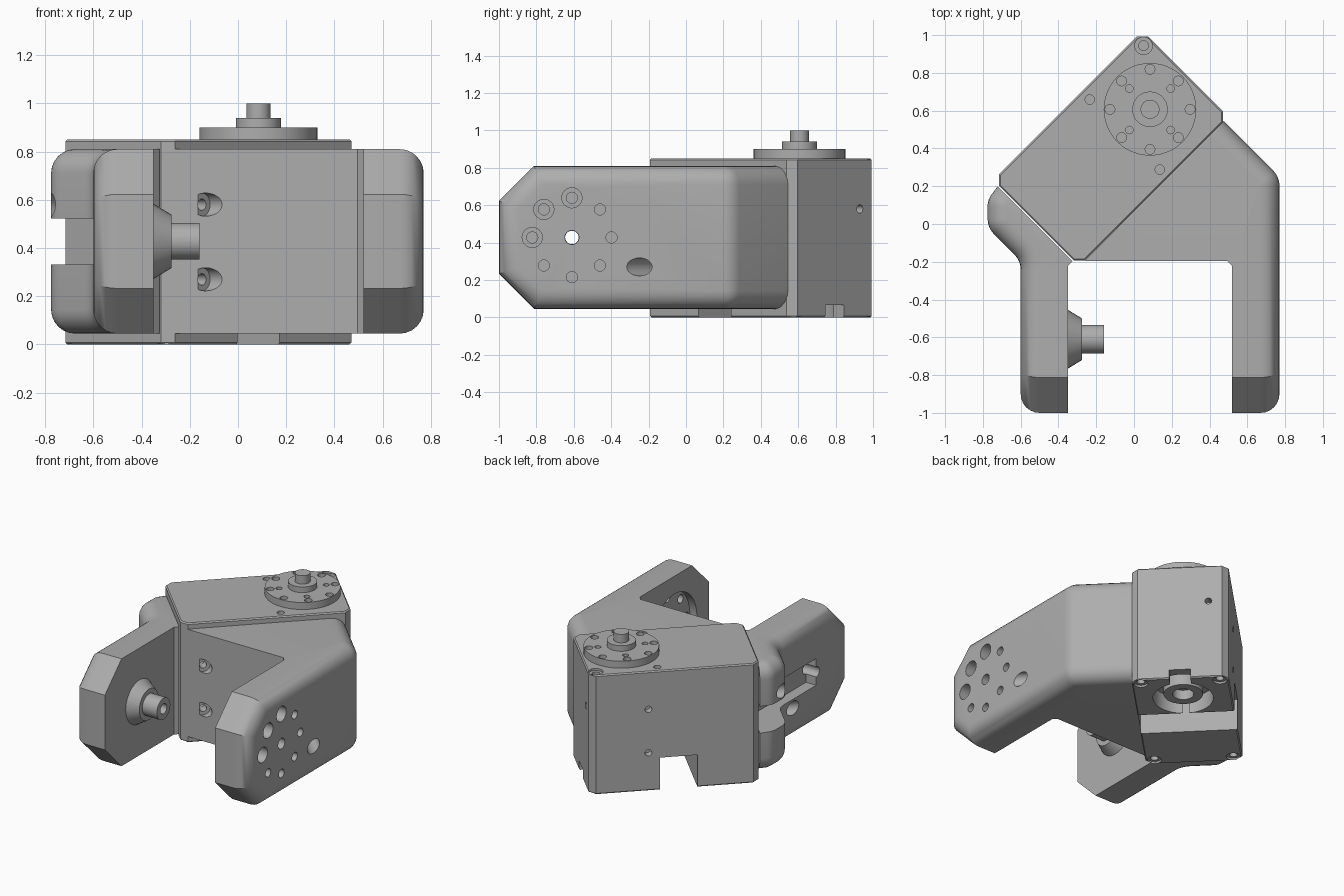
import bpy, bmesh, math
from mathutils import Vector

cube = bpy.data.objects.get("Cube")
if cube:
    bpy.data.objects.remove(cube)

grey = bpy.data.materials.new("mid grey")
grey.use_nodes = True
colour = (0.42, 0.42, 0.42, 1)
grey.diffuse_color = colour
grey.node_tree.nodes["Principled BSDF"].inputs["Base Color"].default_value = colour

MID = 0.4275            # height of the bracket axis
ROWS = (0.27, 0.58)     # screw row heights
PIVOT = -0.61           # arm pivot along y
S = math.sqrt(0.5)


def body(u, v, z):
    """Point in the frame of the turned motor case."""
    return Vector((-0.1225 + (u - v) * S, 0.4 + (u + v) * S, z))


def make(name, bm):
    bmesh.ops.recalc_face_normals(bm, faces=bm.faces)
    me = bpy.data.meshes.new(name)
    bm.to_mesh(me)
    bm.free()
    me.materials.append(grey)
    ob = bpy.data.objects.new(name, me)
    bpy.context.collection.objects.link(ob)
    return ob


def prism_bm(pts, z0, z1):
    bm = bmesh.new()
    face = bm.faces.new([bm.verts.new((p[0], p[1], z0)) for p in pts])
    ext = bmesh.ops.extrude_face_region(bm, geom=[face])["geom"]
    for v in ext:
        if isinstance(v, bmesh.types.BMVert):
            v.co.z = z1
    bmesh.ops.recalc_face_normals(bm, faces=bm.faces)
    return bm


def block(u0, u1, v0, v1, z0, z1):
    pts = [body(u, v, 0) for u, v in ((u0, v0), (u1, v0), (u1, v1), (u0, v1))]
    return make("cutter", prism_bm(pts, z0, z1))


def rod(a, b, r, r2=None, name="cutter", n=32):
    a, b = Vector(a), Vector(b)
    bm = bmesh.new()
    bmesh.ops.create_cone(bm, cap_ends=True, segments=n, radius1=r,
                          radius2=r if r2 is None else r2, depth=(b - a).length)
    turn = Vector((0, 0, 1)).rotation_difference(b - a).to_matrix()
    for v in bm.verts:
        v.co = turn @ v.co + (a + b) / 2
    return make(name, bm)


def carve(ob, cutters):
    for c in cutters:
        c.hide_render = True
        m = ob.modifiers.new("cut", "BOOLEAN")
        m.operation, m.solver, m.object = "DIFFERENCE", "EXACT", c
    dg = bpy.context.evaluated_depsgraph_get()
    me = bpy.data.meshes.new_from_object(ob.evaluated_get(dg))
    ob.modifiers.clear()
    ob.data = me
    me.name = ob.name
    for c in cutters:
        bpy.data.objects.remove(c)


def rounded(corners, steps=6):
    """Round each (x, y, radius) corner of an outline."""
    out = []
    for i, (x, y, r) in enumerate(corners):
        p = Vector((x, y))
        if r == 0:
            out.append(p)
            continue
        a = (Vector(corners[i - 1][:2]) - p).normalized()
        b = (Vector(corners[(i + 1) % len(corners)][:2]) - p).normalized()
        t = r / math.tan(a.angle(b) / 2)
        for k in range(steps + 1):
            s = k / steps
            out.append(p + a * t * (1 - s) ** 2 + b * t * s ** 2)
    return out


def bracket(name, corners, side):
    """Bracket half: clipped tip, outer edges rounded towards the given side."""
    bm = prism_bm(rounded(corners), 0.045, 0.81)
    for sz in (-1, 1):
        bmesh.ops.bisect_plane(bm, geom=bm.verts[:] + bm.edges[:] + bm.faces[:],
                               plane_co=(0, -1, MID + sz * 0.195),
                               plane_no=(0, -1, sz), clear_outer=True)
        bmesh.ops.holes_fill(bm, edges=[e for e in bm.edges if e.is_boundary])
    bmesh.ops.recalc_face_normals(bm, faces=bm.faces)
    picked = []
    for e in bm.edges:
        outer = [f.normal.x * side > 0.3 for f in e.link_faces]
        if sum(outer) == 1:
            other = e.link_faces[outer.index(False)]
            if other.normal.y < 0.3:
                picked.append(e)
    bmesh.ops.bevel(bm, geom=picked, offset=0.1, segments=6, profile=0.5,
                    affect="EDGES", clamp_overlap=False)
    return make(name, bm)


# Motor case
hu, hv, c = 0.5586, 0.3217, 0.042
outline = []
for su, sv in ((1, 1), (-1, 1), (-1, -1), (1, -1)):
    pair = [(su * hu, sv * (hv - c)), (su * (hu - c), sv * hv)]
    outline += pair if su * sv > 0 else pair[::-1]
bm = prism_bm([body(u, v, 0) for u, v in outline], 0, 0.85)
rims = [e for e in bm.edges if abs(e.verts[0].co.z - e.verts[1].co.z) < 0.01]
bmesh.ops.bevel(bm, geom=rims, offset=0.008, segments=1, affect="EDGES")
case = make("motor_case", bm)

AX = 0.293              # output axis along the case
cuts = [block(-0.15, 0.095, -0.5, 0.5, -0.1, 0.23),
        block(0.45, 0.7, -0.07, 0.07, -0.1, 0.066),
        rod(body(AX, 0, -0.1), body(AX, 0, 0.12), 0.2)]
for su in (-1, 1):
    for sv in (-1, 1):
        for z, d in ((0.85, -1), (0, 1)):
            u, v = su * 0.507, sv * 0.262
            cuts.append(rod(body(u, v, z - d * 0.05), body(u, v, z + d * 0.015), 0.047, n=20))
            cuts.append(rod(body(u, v, z - d * 0.05), body(u, v, z + d * 0.07), 0.026, n=16))
for sv in (-1, 1):
    cuts.append(rod(body(0.104, sv * 0.262, 0.8), body(0.104, sv * 0.262, 0.9), 0.025, n=16))
    for z in ROWS:
        for u in (-0.43, 0.172):
            cuts.append(rod(body(u, sv * 0.27, z), body(u, sv * 0.4, z), 0.023, n=16))
        for su in (-1, 1):
            cuts.append(rod(body(su * 0.5, sv * 0.19, z), body(su * 0.65, sv * 0.19, z), 0.023, n=16))
carve(case, cuts)

# Rear bearing inside the bottom pocket
bearing = rod(body(AX, 0, 0.03), body(AX, 0, 0.13), 0.13, name="rear_bearing")
carve(bearing, [rod(body(AX, 0, -0.1), body(AX, 0, 0.1), 0.07)])

# Output horn with its ring of holes
horn = rod(body(AX, 0, 0.845), body(AX, 0, 0.9), 0.245, name="output_horn", n=48)
cuts = []
for i in range(8):
    a = math.pi / 4 * i
    for dist, r in ((0.212, 0.026), (0.155, 0.02)):
        if r > 0.02 or i % 2 == 0:
            u, v = AX + dist * math.cos(a), dist * math.sin(a)
            cuts.append(rod(body(u, v, 0.86), body(u, v, 0.95), r, n=16))
carve(horn, cuts)
rod(body(AX, 0, 0.89), body(AX, 0, 0.94), 0.094, name="horn_hub")
rod(body(AX, 0, 0.93), body(AX, 0, 1.0), 0.05, name="horn_shaft")

# Left-hand part of the frame when seen from +x: main bracket with the drilled arm
main = bracket("horn_arm_bracket", [
    (0.52, -1, 0), (0.77, -1, 0), (0.77, 0.25, 0.12), (0.475, 0.545, 0),
    (-0.262, -0.197, 0), (0.495, -0.197, 0), (0.52, -0.222, 0)], 1)
cuts = [rod((0.4, PIVOT, MID), (0.575, PIVOT, MID), 0.255, n=48)]
spots = [(PIVOT, MID, 0.038)]
for i in range(8):
    a = math.pi / 4 * i
    spots.append((PIVOT + 0.212 * math.cos(a), MID + 0.212 * math.sin(a), 0.03))
for y, z, r in spots:
    cuts.append(rod((0.64, y, z), (0.9, y, z), 0.054, n=24))
    cuts.append(rod((0.5, y, z), (0.8, y, z), r, n=16))
for z in ROWS:
    for u, far in ((-0.43, 0.8), (0.172, 1.3)):
        cuts.append(rod(body(u, -hv - 0.07, z), body(u, -far, z), 0.048, n=24))
        cuts.append(rod(body(u, -hv + 0.05, z), body(u, -hv - 0.1, z), 0.024, n=16))
carve(main, cuts)

# Bracket with the idler pin, grooved on its outer side
idler = bracket("idler_arm_bracket", [
    (-0.35, -1, 0), (-0.35, -0.222, 0), (-0.326, -0.197, 0), (-0.722, 0.199, 0),
    (-0.775, 0.13, 0.11), (-0.775, -0.02, 0.12), (-0.6, -0.195, 0.12), (-0.6, -1, 0)], -1)
groove = prism_bm([(-1, PIVOT), (-0.52, PIVOT), (-0.52, 0.4), (-1, 0.4)], MID - 0.095, MID + 0.095)
cuts = [make("cutter", groove), rod((-1, PIVOT, MID), (-0.521, PIVOT, MID), 0.0945)]
for z in ROWS:
    for v in (-0.19, 0.19):
        cuts.append(rod(body(-hu - 0.08, v, z), body(-1.2, v, z), 0.048, n=24))
        cuts.append(rod(body(-hu + 0.05, v, z), body(-hu - 0.1, v, z), 0.024, n=16))
through = ((-1, PIVOT, MID), (0, PIVOT, MID), 0.036)
carve(idler, cuts + [rod(*through)])
boss = rod((-0.36, PIVOT, MID), (-0.275, PIVOT, MID), 0.162, 0.11, name="pivot_boss")
carve(boss, [rod(*through)])
pin = rod((-0.29, PIVOT, MID), (-0.16, PIVOT, MID), 0.076, name="pivot_pin")
carve(pin, [rod(*through)])

# Smooth rounded areas, keep corners sharp
bpy.ops.object.select_all(action="DESELECT")
for ob in bpy.context.collection.objects:
    if ob.type == "MESH" and grey.name in ob.data.materials:
        ob.select_set(True)
        bpy.context.view_layer.objects.active = ob
bpy.ops.object.shade_smooth_by_angle(angle=math.radians(30))
